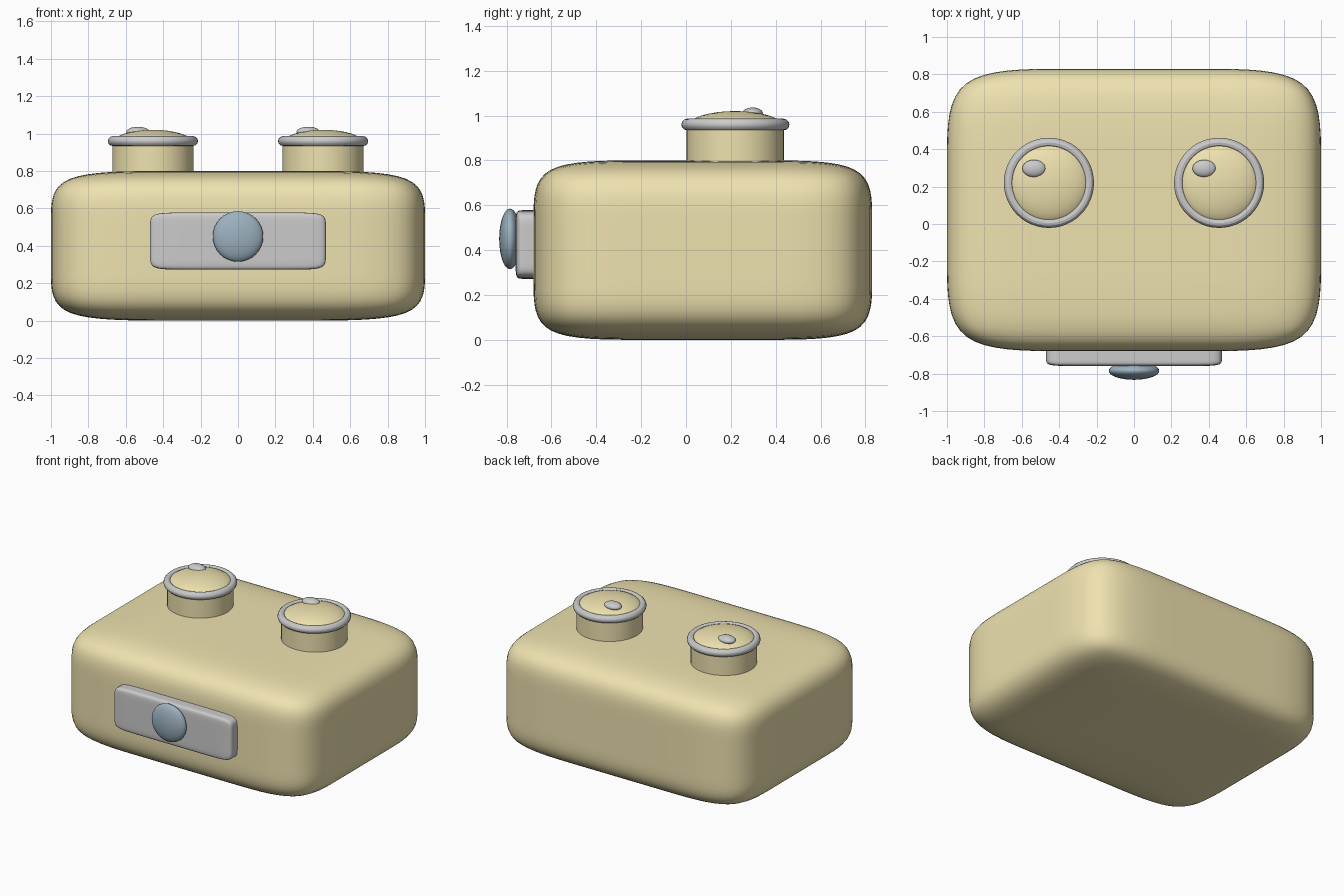
import bpy, bmesh

if "Cube" in bpy.data.objects:
    bpy.data.objects.remove(bpy.data.objects["Cube"])

def material(name, rgb):
    m = bpy.data.materials.new(name)
    m.diffuse_color = (*rgb, 1)
    m.use_nodes = True
    m.node_tree.nodes["Principled BSDF"].inputs["Base Color"].default_value = m.diffuse_color
    return m

CREAM = material("cream", (0.86, 0.76, 0.43))
BLUE = material("slate_blue", (0.33, 0.44, 0.52))

def finish(name, mat):
    o = bpy.context.object
    o.name = name
    if mat:
        o.data.materials.append(mat)
    bpy.ops.object.shade_smooth_by_angle()
    return o

def soft_box(name, centre, half, loop, mat=None):
    """Cube with two edge loops per axis at +-loop, rounded by subdivision."""
    bm = bmesh.new()
    bmesh.ops.create_cube(bm, size=2)
    bmesh.ops.subdivide_edges(bm, edges=bm.edges[:], cuts=2, use_grid_fill=True)
    for v in bm.verts:
        for i in range(3):
            c = v.co[i]
            if abs(c) < 0.9:
                c = loop if c > 0 else -loop
            v.co[i] = c * half[i]
    me = bpy.data.meshes.new(name)
    bm.to_mesh(me)
    bm.free()
    me.polygons.foreach_set("use_smooth", [True] * len(me.polygons))
    o = bpy.data.objects.new(name, me)
    bpy.context.collection.objects.link(o)
    o.location = centre
    if mat:
        me.materials.append(mat)
    s = o.modifiers.new("rounding", 'SUBSURF')
    s.levels = s.render_levels = 3
    return o

def ellipsoid(name, centre, radii, mat=None):
    bpy.ops.mesh.primitive_uv_sphere_add(segments=32, ring_count=16, radius=1, location=centre)
    bpy.context.object.scale = radii
    return finish(name, mat)

# Body
soft_box("body", (0, 0.075, 0.4), (1, 0.755, 0.4), 0.38, CREAM)

# Front plate and its round button
soft_box("front_plate", (0, -0.68, 0.425), (0.47, 0.08, 0.153), 0.6)
ellipsoid("front_button", (0, -0.785, 0.45), (0.135, 0.048, 0.135), BLUE)

# Two round domes on short stalks
for side, x in (("left", -0.455), ("right", 0.455)):
    y = 0.22
    bpy.ops.mesh.primitive_cylinder_add(vertices=48, radius=0.217, depth=0.25, location=(x, y, 0.835))
    finish(side + "_stalk", CREAM)
    ellipsoid(side + "_dome", (x, y, 0.95), (0.215, 0.215, 0.07), CREAM)
    bpy.ops.mesh.primitive_torus_add(location=(x, y, 0.96), major_radius=0.215, minor_radius=0.026,
                                     major_segments=48, minor_segments=12)
    finish(side + "_rim", None)
    ellipsoid(side + "_stud", (x - 0.08, y + 0.077, 1.01), (0.062, 0.046, 0.026))
